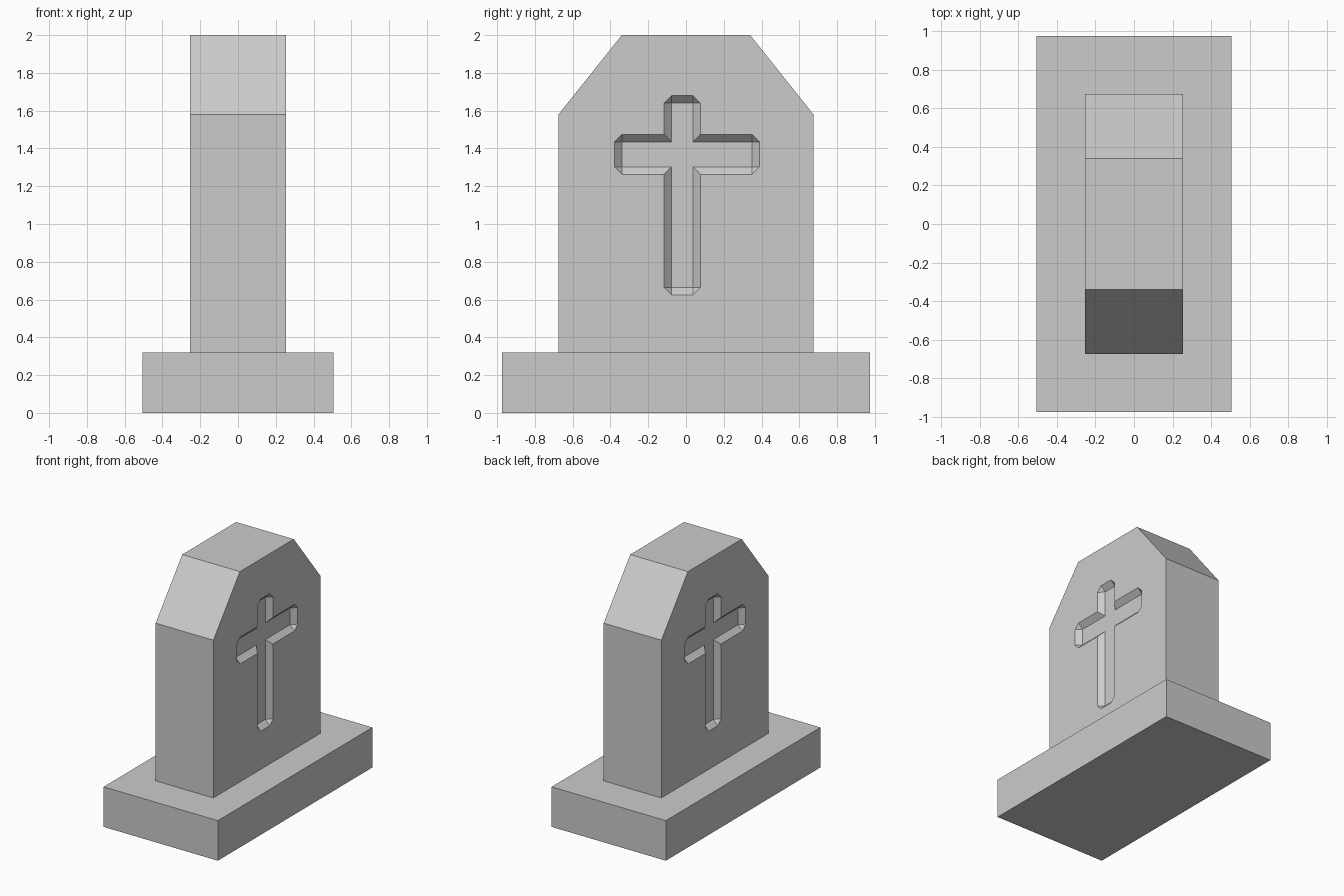
import bpy
import bmesh
from mathutils import Matrix

if "Cube" in bpy.data.objects:
    bpy.data.objects.remove(bpy.data.objects["Cube"], do_unlink=True)

stone = bpy.data.materials.new("grey_stone")
stone.use_nodes = True
colour = (0.6, 0.6, 0.6, 1)
stone.diffuse_color = colour
stone.node_tree.nodes["Principled BSDF"].inputs["Base Color"].default_value = colour


def add_object(name, bm):
    bmesh.ops.recalc_face_normals(bm, faces=bm.faces[:])
    mesh = bpy.data.meshes.new(name)
    bm.to_mesh(mesh)
    bm.free()
    mesh.materials.append(stone)
    obj = bpy.data.objects.new(name, mesh)
    bpy.context.collection.objects.link(obj)
    return obj


def extrude_profile(name, profile, half_width):
    """Extrude a (y, z) outline along x, centred on x = 0."""
    bm = bmesh.new()
    face = bm.faces.new([bm.verts.new((-half_width, y, z)) for y, z in profile])
    result = bmesh.ops.extrude_face_region(bm, geom=[face])
    verts = [v for v in result["geom"] if isinstance(v, bmesh.types.BMVert)]
    bmesh.ops.translate(bm, verts=verts, vec=(2 * half_width, 0, 0))
    return add_object(name, bm)


def bar_cutter(name, y0, y1, z0, z1, surface, bevel, depth, turn):
    """Bar with cut corners that tapers to a rectangular floor."""
    bm = bmesh.new()
    for y, inner_y in ((y0, y0 + bevel), (y1, y1 - bevel)):
        for z, inner_z in ((z0, z0 + bevel), (z1, z1 - bevel)):
            for x in (surface, surface + 0.1):
                bm.verts.new((x, y, inner_z))
                bm.verts.new((x, inner_y, z))
            bm.verts.new((surface - depth, inner_y, inner_z))
    bmesh.ops.convex_hull(bm, input=bm.verts[:])
    bmesh.ops.dissolve_limit(bm, angle_limit=0.01, verts=bm.verts[:], edges=bm.edges[:])
    bm.transform(Matrix.Rotation(turn, 4, "Z"))
    obj = add_object(name, bm)
    obj.hide_render = True
    return obj


# Plinth
extrude_profile("plinth", [(-0.975, 0), (0.975, 0), (0.975, 0.32), (-0.975, 0.32)], 0.505)

# Headstone slab with sloped shoulders
half = 0.255
slab = extrude_profile("headstone_slab", [
    (-0.675, 0.32), (0.675, 0.32), (0.675, 1.58),
    (0.34, 2), (-0.34, 2), (-0.675, 1.58)], half)

# Recessed cross on both broad faces
bars = {"upright": (-0.117, 0.077, 0.625, 1.68),
        "crossbar": (-0.378, 0.389, 1.262, 1.475)}
bpy.context.view_layer.objects.active = slab
for turn in (0, 3.14159265):
    for part, size in bars.items():
        cutter = bar_cutter(part + "_cutter", *size, half, 0.04, 0.04, turn)
        mod = slab.modifiers.new(part, "BOOLEAN")
        mod.operation = "DIFFERENCE"
        mod.solver = "EXACT"
        mod.object = cutter
        bpy.ops.object.modifier_apply(modifier=mod.name)
        bpy.data.objects.remove(cutter, do_unlink=True)
